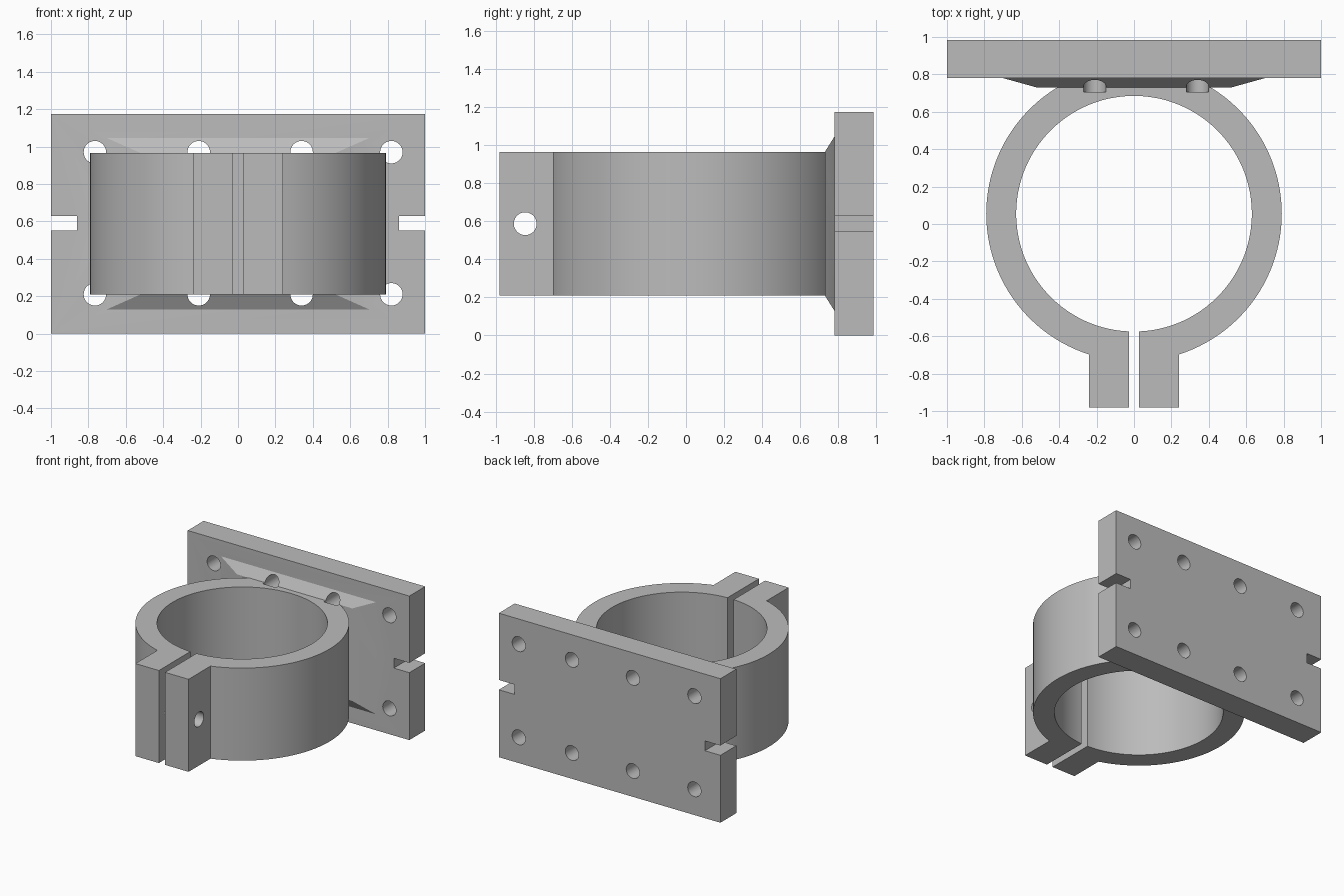
import bpy, bmesh, math
from mathutils import Matrix

cube = bpy.data.objects.get("Cube")
if cube:
    bpy.data.objects.remove(cube, do_unlink=True)

grey = bpy.data.materials.new("plain grey")
grey.use_nodes = True
colour = (0.5, 0.5, 0.5, 1)
grey.diffuse_color = colour
grey.node_tree.nodes["Principled BSDF"].inputs["Base Color"].default_value = colour

MID_Z = 0.5875                      # shared centre height
RING_Y, R_OUT, R_IN = 0.055, 0.79, 0.63
Z0, Z1 = 0.21, 0.965                # clamp bottom and top


def finish(name, bm):
    bmesh.ops.recalc_face_normals(bm, faces=bm.faces)
    mesh = bpy.data.meshes.new(name)
    bm.to_mesh(mesh)
    bm.free()
    mesh.materials.append(grey)
    ob = bpy.data.objects.new(name, mesh)
    bpy.context.collection.objects.link(ob)
    return ob


def box(name, x, y, z):
    bm = bmesh.new()
    bmesh.ops.create_cube(bm, size=1)
    for v in bm.verts:
        v.co = [(r[0] + r[1]) / 2 + c * (r[1] - r[0]) for r, c in zip((x, y, z), v.co)]
    return finish(name, bm)


def rod(name, centre, length, axis):
    bm = bmesh.new()
    bmesh.ops.create_cone(bm, cap_ends=True, segments=40, radius1=0.06, radius2=0.06, depth=length)
    turn = Matrix.Rotation(math.pi / 2, 4, axis)
    bmesh.ops.transform(bm, matrix=Matrix.Translation(centre) @ turn, verts=bm.verts)
    return finish(name, bm)


def combine(target, other, operation):
    """Apply a boolean and discard the helper."""
    mod = target.modifiers.new("boolean", "BOOLEAN")
    mod.operation, mod.object, mod.solver = operation, other, "EXACT"
    bpy.context.view_layer.objects.active = target
    bpy.ops.object.modifier_apply(modifier=mod.name)
    bpy.data.objects.remove(other, do_unlink=True)


def arc(radius, x_end, steps=112):
    """Points round the ring, leaving an opening of half-width x_end at the front."""
    gap = math.asin(x_end / radius)
    for i in range(steps + 1):
        a = -math.pi / 2 + gap + (2 * math.pi - 2 * gap) * i / steps
        yield (radius * math.cos(a), RING_Y + radius * math.sin(a))


# Split ring with two clamping ears, as one extruded outline
EAR_IN, EAR_OUT, EAR_Y = 0.028, 0.24, -0.98
outline = list(arc(R_OUT, EAR_OUT)) + [(-EAR_OUT, EAR_Y), (-EAR_IN, EAR_Y)]
outline += list(arc(R_IN, EAR_IN))[::-1] + [(EAR_IN, EAR_Y), (EAR_OUT, EAR_Y)]
bm = bmesh.new()
face = bm.faces.new([bm.verts.new((x, y, Z0)) for x, y in outline])
top = bmesh.ops.extrude_face_region(bm, geom=[face])["geom"]
bmesh.ops.translate(bm, vec=(0, 0, Z1 - Z0), verts=[v for v in top if isinstance(v, bmesh.types.BMVert)])
bracket = finish("clamp_bracket", bm)

# Tapered pad between ring and plate
bm = bmesh.new()
loops = []
for y, hx, hz in ((0.73, 0.52, 0.3775), (0.78, 0.7, 0.4575), (0.88, 0.7, 0.4575)):
    loops.append([bm.verts.new((sx * hx, y, MID_Z + sz * hz))
                  for sx, sz in ((-1, -1), (1, -1), (1, 1), (-1, 1))])
for a, b in zip(loops, loops[1:]):
    for i in range(4):
        j = (i + 1) % 4
        bm.faces.new((a[i], a[j], b[j], b[i]))
bm.faces.new(loops[0])
bm.faces.new(loops[-1])
pad = finish("tapered_pad", bm)

# Mounting plate with side slots
plate = box("mounting_plate", (-1, 1), (0.78, 0.985), (0, 1.175))
for x in ((-1.1, -0.86), (0.86, 1.1)):
    combine(plate, box("slot_cutter", x, (0.7, 1.1), (0.55, 0.63)), "DIFFERENCE")

combine(plate, pad, "UNION")
combine(bracket, plate, "UNION")

# Two rows of screw holes, blind where they run into the ring
for x in (-0.765, -0.21, 0.34, 0.82):
    for z in (Z0, 0.97):
        combine(bracket, rod("screw_cutter", (x, 0.905, z), 0.4, "X"), "DIFFERENCE")

# Cross bolt hole through both ears
combine(bracket, rod("bolt_cutter", (0, -0.845, MID_Z), 0.8, "Y"), "DIFFERENCE")

bpy.ops.object.select_all(action="DESELECT")
bracket.select_set(True)
bpy.context.view_layer.objects.active = bracket
bpy.ops.object.shade_smooth_by_angle(angle=math.radians(25))
